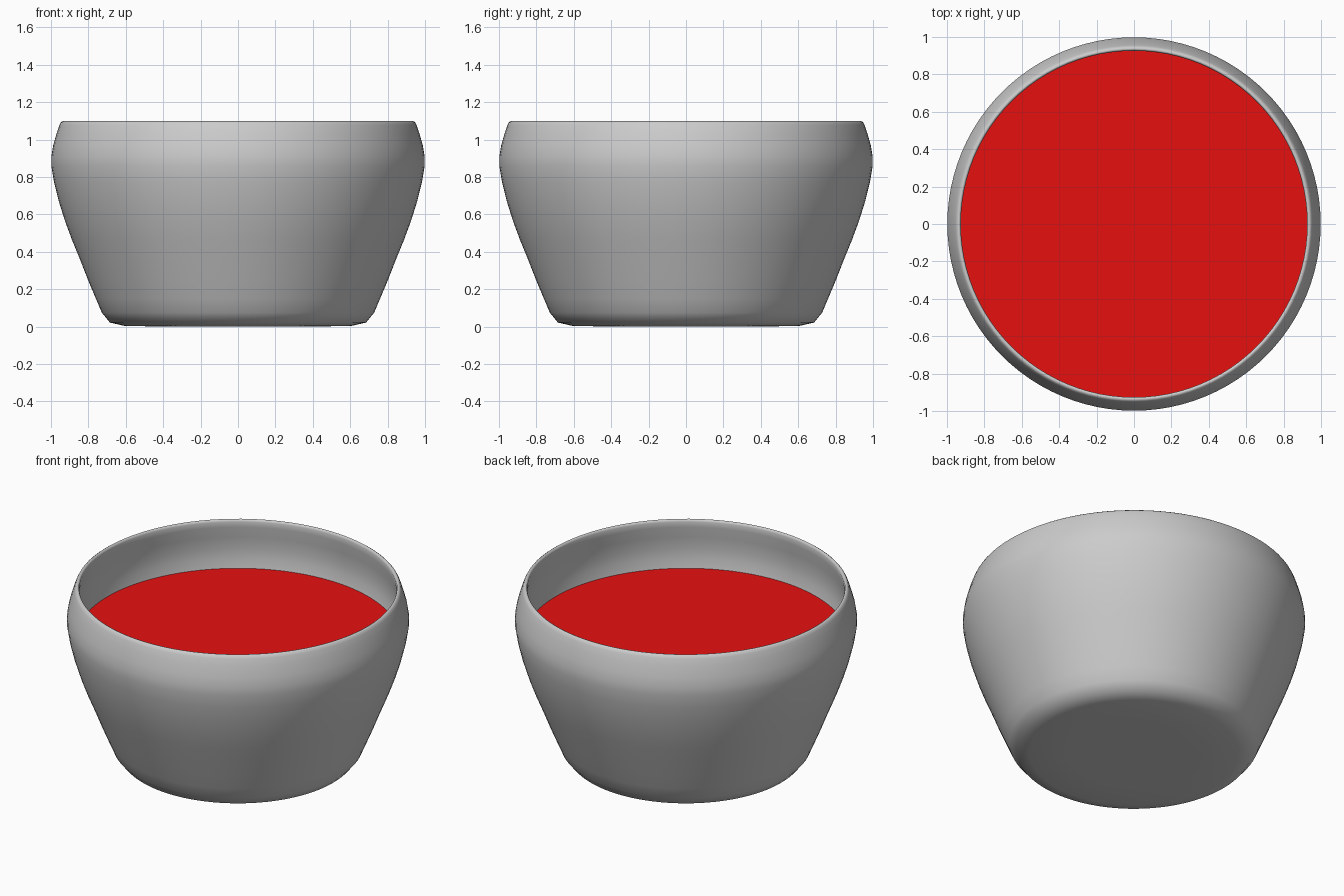
import bpy, bmesh, math

if "Cube" in bpy.data.objects:
    bpy.data.objects.remove(bpy.data.objects["Cube"])

SEGMENTS = 96


def lathe(name, profile):
    """Revolve an (r, z) profile about the z axis; r = 0 points become poles."""
    bm = bmesh.new()
    verts = [bm.verts.new((r, 0, z)) for r, z in profile]
    edges = [bm.edges.new(pair) for pair in zip(verts, verts[1:])]
    bmesh.ops.spin(bm, geom=verts + edges, cent=(0, 0, 0), axis=(0, 0, 1),
                   angle=math.tau, steps=SEGMENTS, use_duplicate=False)
    bmesh.ops.remove_doubles(bm, verts=bm.verts[:], dist=1e-5)
    bmesh.ops.recalc_face_normals(bm, faces=bm.faces[:])
    for f in bm.faces:
        f.smooth = True
    mesh = bpy.data.meshes.new(name)
    bm.to_mesh(mesh)
    bm.free()
    obj = bpy.data.objects.new(name, mesh)
    bpy.context.collection.objects.link(obj)
    return obj


# Bowl: underside, bulging outer wall, rounded thin rim, inner wall and floor
outer = [(0, 0), (0.4, 0.0), (0.61, 0.005), (0.685, 0.022), (0.728, 0.075),
         (0.76, 0.15), (0.802, 0.25), (0.845, 0.36), (0.888, 0.465),
         (0.925, 0.565), (0.958, 0.67), (0.984, 0.775), (0.998, 0.86),
         (0.998, 0.91), (0.988, 0.97), (0.968, 1.04), (0.955, 1.078)]
rim = [(0.948, 1.092), (0.938, 1.099), (0.93, 1.096), (0.926, 1.085)]
inner = [(0.928, 1.05), (0.941, 0.98), (0.95, 0.9), (0.947, 0.84),
         (0.936, 0.77), (0.91, 0.67), (0.878, 0.57), (0.84, 0.465),
         (0.798, 0.36), (0.755, 0.25), (0.71, 0.15), (0.685, 0.095),
         (0.63, 0.06), (0.4, 0.05), (0, 0.05)]
bowl = lathe("bowl", outer + rim + inner)

# Liquid: flat red surface filling the bowl
bpy.ops.mesh.primitive_circle_add(vertices=SEGMENTS, radius=0.94,
                                  fill_type='NGON', location=(0, 0, 0.78))
liquid = bpy.context.object
liquid.name = "liquid"
red = bpy.data.materials.new("red_liquid")
red.diffuse_color = (0.8, 0.005, 0.005, 1)
red.use_nodes = True
red.node_tree.nodes["Principled BSDF"].inputs["Base Color"].default_value = red.diffuse_color
liquid.data.materials.append(red)
